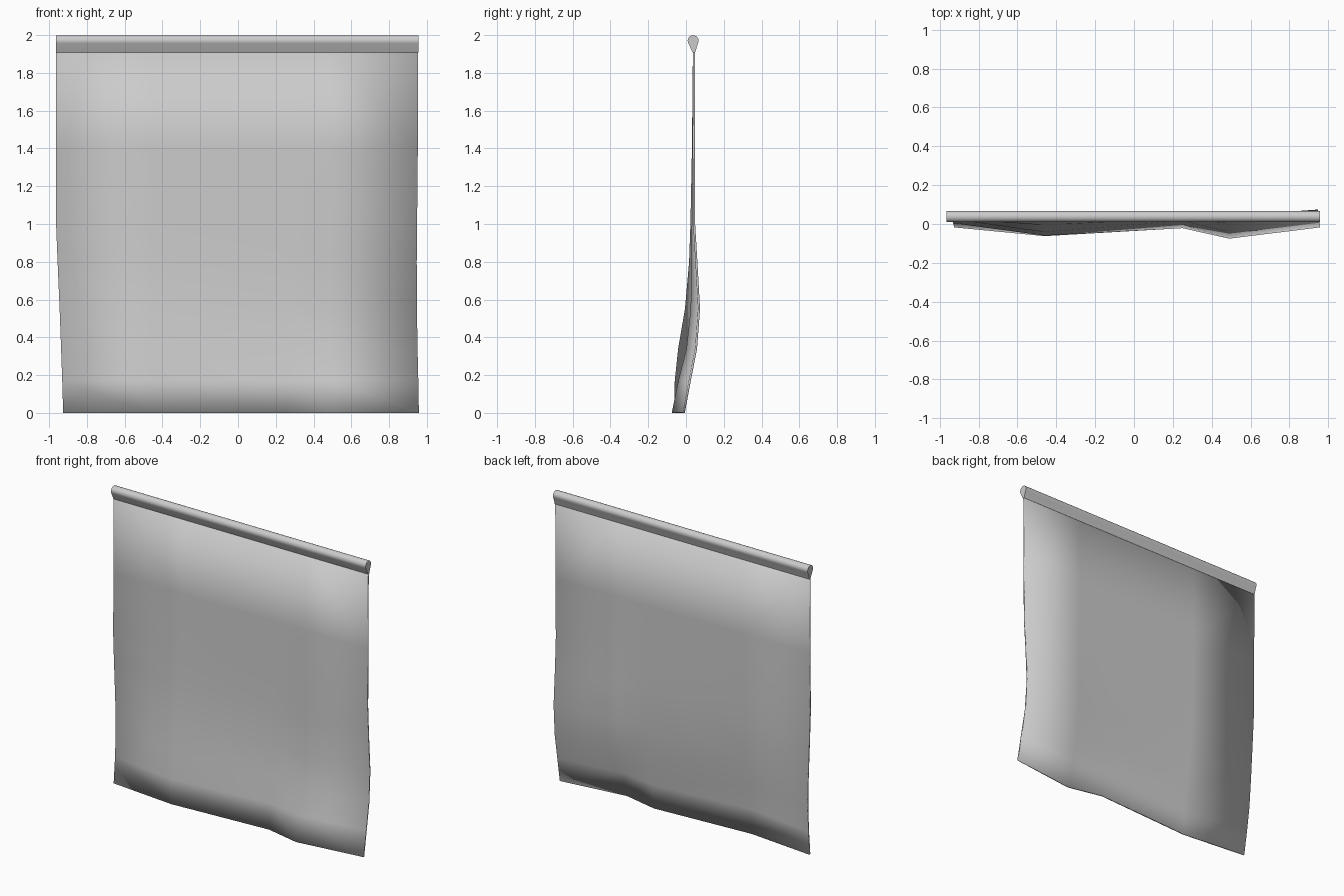
import bpy, bmesh, math

if "Cube" in bpy.data.objects:
    bpy.data.objects.remove(bpy.data.objects["Cube"])


def finish(name, bm, angle):
    bmesh.ops.recalc_face_normals(bm, faces=bm.faces)
    mesh = bpy.data.meshes.new(name)
    bm.to_mesh(mesh)
    bm.free()
    ob = bpy.data.objects.new(name, mesh)
    bpy.context.collection.objects.link(ob)
    bpy.ops.object.select_all(action='DESELECT')
    bpy.context.view_layer.objects.active = ob
    ob.select_set(True)
    bpy.ops.object.shade_smooth_by_angle(angle=math.radians(angle))
    return ob


# hanging cloth: fold depth (y) of five columns, per height row
rows = [
    # z, left x, right x, y of each column from left to right
    (1.915, -0.963, 0.953, (0.042, 0.042, 0.042, 0.042, 0.042)),
    (1.40, -0.963, 0.952, (0.040, 0.037, 0.040, 0.039, 0.041)),
    (1.00, -0.963, 0.948, (0.036, 0.029, 0.038, 0.036, 0.043)),
    (0.80, -0.955, 0.946, (0.034, 0.022, 0.038, 0.035, 0.055)),
    (0.55, -0.944, 0.947, (0.032, 0.000, 0.034, 0.030, 0.069)),
    (0.34, -0.936, 0.950, (0.026, -0.036, 0.022, 0.008, 0.053)),
    (0.17, -0.930, 0.954, (0.010, -0.054, 0.004, -0.035, 0.020)),
    (0.00, -0.925, 0.957, (-0.012, -0.057, -0.016, -0.070, -0.012)),
]
inner = (-0.46, 0.25, 0.49)
bm = bmesh.new()
grid = [[bm.verts.new((x, y, z)) for x, y in zip((xl, *inner, xr), ys)]
        for z, xl, xr, ys in rows]
for a, b in zip(grid, grid[1:]):
    for i in range(4):
        bm.faces.new((a[i], b[i], b[i + 1], a[i + 1]))
cloth = finish("hanging_cloth", bm, 40)
mod = cloth.modifiers.new("thickness", 'SOLIDIFY')
mod.thickness = 0.011
mod.offset = 0

# top sleeve: teardrop cross-section run along x
cy, cz, r = 0.038, 1.970, 0.029
profile = [(cy + 0.004 + 0.006, 1.908)]
for i in range(15):
    t = math.radians(-30 + 240 * i / 14)
    profile.append((cy + r * math.cos(t), cz + r * math.sin(t)))
profile.append((cy + 0.004 - 0.006, 1.908))
bm = bmesh.new()
ends = [[bm.verts.new((x, y, z)) for y, z in profile] for x in (-0.964, 0.956)]
n = len(profile)
for i in range(n):
    j = (i + 1) % n
    bm.faces.new((ends[0][i], ends[0][j], ends[1][j], ends[1][i]))
for loop in ends:
    bm.faces.new(loop)
finish("top_sleeve", bm, 45)
